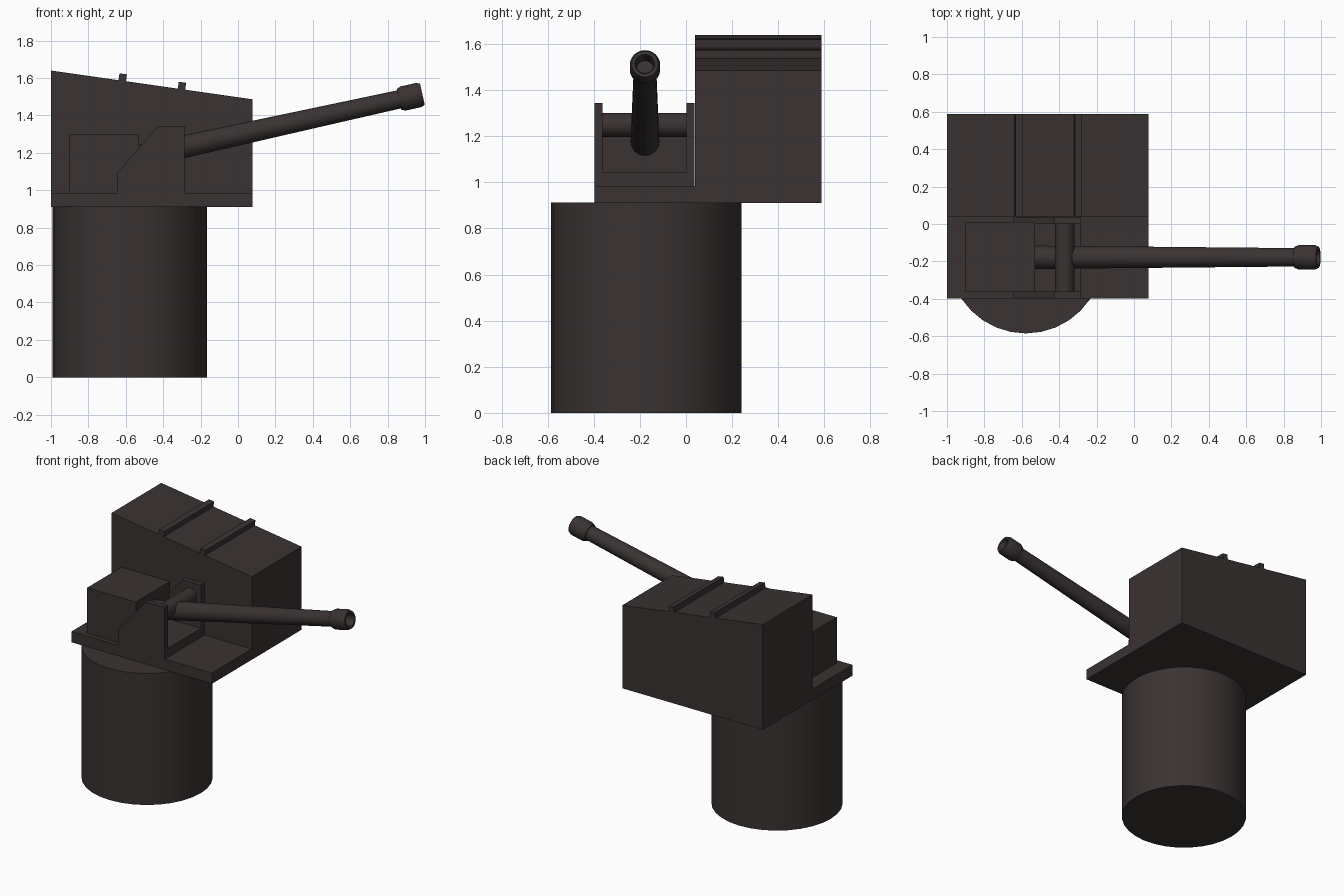
import bpy, bmesh, math
from mathutils import Matrix, Vector

if "Cube" in bpy.data.objects:
    bpy.data.objects.remove(bpy.data.objects["Cube"])

mat = bpy.data.materials.new("dark brown metal")
mat.diffuse_color = (0.042, 0.032, 0.032, 1)
mat.use_nodes = True
mat.node_tree.nodes["Principled BSDF"].inputs["Base Color"].default_value = mat.diffuse_color


def finish(name, bm, smooth=False):
    bmesh.ops.recalc_face_normals(bm, faces=bm.faces)
    me = bpy.data.meshes.new(name)
    bm.to_mesh(me)
    bm.free()
    me.materials.append(mat)
    ob = bpy.data.objects.new(name, me)
    bpy.context.collection.objects.link(ob)
    if smooth:
        bpy.ops.object.select_all(action='DESELECT')
        ob.select_set(True)
        bpy.context.view_layer.objects.active = ob
        bpy.ops.object.shade_smooth_by_angle(angle=math.radians(30))
    return ob


def prism(name, profile, y0, y1):
    """Extrude an (x, z) outline from y0 to y1."""
    bm = bmesh.new()
    face = bm.faces.new([bm.verts.new((x, y0, z)) for x, z in profile])
    ext = bmesh.ops.extrude_face_region(bm, geom=[face])
    verts = [g for g in ext["geom"] if isinstance(g, bmesh.types.BMVert)]
    bmesh.ops.translate(bm, verts=verts, vec=(0, y1 - y0, 0))
    return finish(name, bm)


def box(name, x0, x1, y0, y1, z0, z1):
    return prism(name, [(x0, z0), (x1, z0), (x1, z1), (x0, z1)], y0, y1)


def lathe(name, profile, origin, direction, n=32):
    """Revolve (radius, distance) points round an axis, capping both ends."""
    bm = bmesh.new()
    rings = [[bm.verts.new((r * math.cos(i * math.tau / n),
                            r * math.sin(i * math.tau / n), d))
              for i in range(n)] for r, d in profile]
    for a, b in zip(rings, rings[1:]):
        for i in range(n):
            j = (i + 1) % n
            bm.faces.new((a[i], a[j], b[j], b[i]))
    bm.faces.new(rings[0])
    bm.faces.new(rings[-1])
    rot = Vector(direction).to_track_quat('Z', 'Y').to_matrix().to_4x4()
    bm.transform(Matrix.Translation(origin) @ rot)
    return finish(name, bm, True)


# round pedestal
lathe("pedestal", [(0.413, 0), (0.413, 0.912)], (-0.578, -0.172, 0), (0, 0, 1))

# mounting plate and tall housing with sloped roof
box("mounting_plate", -1.0, 0.078, -0.397, 0.04, 0.91, 0.985)
roof_l, roof_r = (-1.0, 1.64), (0.078, 1.486)
prism("housing", [(-1.0, 0.91), (0.078, 0.91), roof_r, roof_l], 0.04, 0.587)

# two ribs standing square to the roof
slope = Vector((roof_r[0] - roof_l[0], roof_r[1] - roof_l[1])).normalized()
up = Vector((-slope.y, slope.x))
for k, x in enumerate((-0.619, -0.302)):
    base = Vector((x, 1.64 + (x + 1) * slope.y / slope.x))
    corners = [base + slope * s + up * h for s, h in
               ((-0.02, -0.01), (0.02, -0.01), (0.02, 0.037), (-0.02, 0.037))]
    prism(f"roof_rib_{k + 1}", corners, 0.04, 0.587)

# gun cradle: floor and two cheek plates
cheek = [(-0.643, 0.985), (-0.285, 0.985), (-0.285, 1.344),
         (-0.428, 1.344), (-0.643, 1.095)]
for side, y in (("outer", -0.397), ("inner", 0.002)):
    prism(f"{side}_cheek", cheek, y, y + 0.035)
box("cradle_floor", -0.643, -0.285, -0.365, 0.005, 0.98, 1.045)

# breech box and cross shaft
box("breech_box", -0.903, -0.53, -0.364, 0.012, 0.98, 1.302)
lathe("cross_shaft", [(0.052, 0), (0.052, 0.38)], (-0.37, -0.37, 1.25), (0, 1, 0))

# tapered barrel with collared, bored muzzle
ang = math.radians(12.4)
axis = (math.cos(ang), 0, math.sin(ang))
L = 1.552
lathe("barrel", [(0.0625, -0.01), (0.049, L - 0.11)], (-0.53, -0.178, 1.18), axis)
lathe("muzzle", [(0.045, L - 0.128), (0.057, L - 0.128), (0.066, L - 0.105),
                 (0.066, L - 0.02), (0.0575, L), (0.043, L), (0.037, L - 0.012),
                 (0.037, L - 0.1)], (-0.53, -0.178, 1.18), axis)
